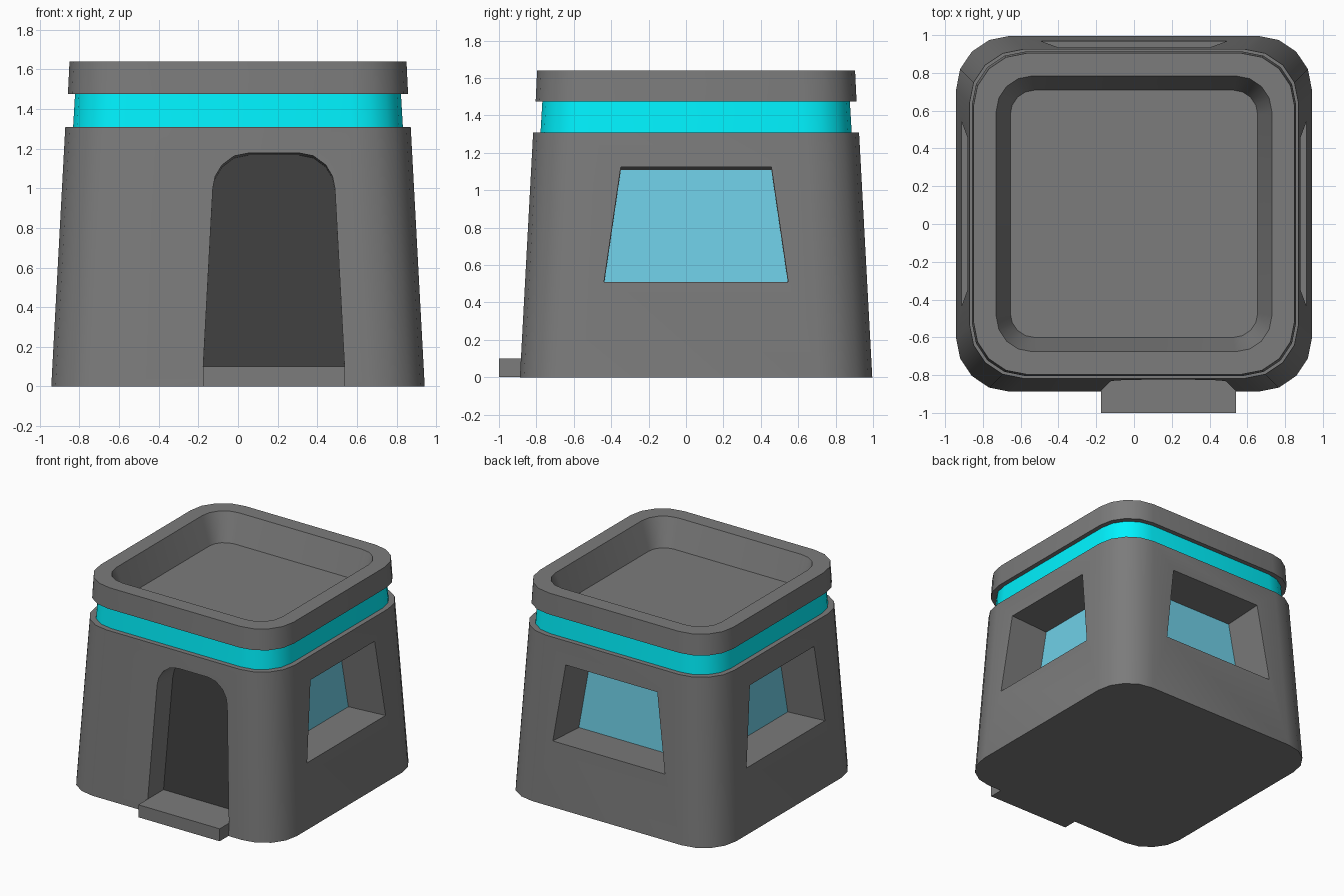
import bpy, bmesh, math
from mathutils import Matrix, Vector

if "Cube" in bpy.data.objects:
    bpy.data.objects.remove(bpy.data.objects["Cube"])

CY = 0.054          # centre of the building in y (the step sticks out in front)
HALF, LEAN = 0.942, 0.054   # wall half width at the ground and inward lean


def material(name, rgb):
    m = bpy.data.materials.new(name)
    m.diffuse_color = (*rgb, 1)
    m.use_nodes = True
    m.node_tree.nodes["Principled BSDF"].inputs["Base Color"].default_value = m.diffuse_color
    return m


def finish(name, bm, mat):
    bmesh.ops.recalc_face_normals(bm, faces=bm.faces)
    me = bpy.data.meshes.new(name)
    bm.to_mesh(me)
    bm.free()
    ob = bpy.data.objects.new(name, me)
    bpy.context.collection.objects.link(ob)
    me.materials.append(mat)
    return ob


def activate(ob):
    bpy.ops.object.select_all(action='DESELECT')
    ob.select_set(True)
    bpy.context.view_layer.objects.active = ob


def smooth(ob):
    activate(ob)
    bpy.ops.object.shade_smooth_by_angle(angle=math.radians(30))


def bridge(bm, loops):
    """Skin a list of equal-length vertex loops and cap both ends."""
    n = len(loops[0])
    for a, b in zip(loops, loops[1:]):
        for i in range(n):
            j = (i + 1) % n
            bm.faces.new((a[i], a[j], b[j], b[i]))
    bm.faces.new(loops[0])
    bm.faces.new(loops[-1])


def rounded_loft(name, rings, mat, seg=4):
    """Loft rounded squares given as (z, half width, corner radius)."""
    bm = bmesh.new()
    loops = []
    for z, h, r in rings:
        loop = []
        for q in range(4):
            mid = math.radians(45 + 90 * q)
            cx = math.copysign(h - r, math.cos(mid))
            cy = math.copysign(h - r, math.sin(mid))
            for i in range(seg + 1):
                t = math.radians(90 * q + 90 * i / seg)
                loop.append(bm.verts.new((cx + r * math.cos(t), CY + cy + r * math.sin(t), z)))
        loops.append(loop)
    bridge(bm, loops)
    return finish(name, bm, mat)


def wall_prism(name, outline, d0, d1, angle, mat):
    """Extrude an (along wall, z) outline square to the leaning wall, from depth d0 to d1."""
    rot = Matrix.Rotation(math.radians(angle), 3, 'Z')
    bm = bmesh.new()
    loops = []
    for d in (d0, d1):
        loops.append([bm.verts.new(rot @ Vector((a, -(HALF - LEAN * z - d), z - LEAN * d))
                                   + Vector((0, CY, 0))) for a, z in outline])
    bridge(bm, loops)
    return finish(name, bm, mat)


def cut(ob, cutter):
    cutter.hide_render = True
    mod = ob.modifiers.new("cut", 'BOOLEAN')
    mod.operation, mod.solver, mod.object = 'DIFFERENCE', 'EXACT', cutter
    activate(ob)
    bpy.ops.object.modifier_apply(modifier=mod.name)
    bpy.data.objects.remove(cutter)


grey = material("grey", (0.2, 0.2, 0.2))
cyan = material("cyan", (0.0, 0.9, 1.0))
glass = material("glass_blue", (0.16, 0.63, 0.80))
dark = material("dark_grey", (0.05, 0.05, 0.05))

# Tapered walls
walls = rounded_loft("walls", [(0, HALF, 0.285), (1.31, HALF - LEAN * 1.31, 0.285)], grey)

# Windows on the right, back and left
window = [(-0.4925, 0.51), (0.4925, 0.51), (0.4025, 1.125), (-0.4025, 1.125)]
for side, angle in (("right", 90), ("back", 180), ("left", 270)):
    cut(walls, wall_prism("window_cutter", window, -0.1, 0.33, angle, grey))
    wall_prism(side + "_window", window, 0.327, 0.36, angle, glass)

# Door recess with a rounded head, off centre to the right
half_door = [(0.357, 0.09), (0.308, 1.0), (0.296, 1.06), (0.262, 1.117), (0.2, 1.163), (0.13, 1.177)]
door = [(0.181 + a, z) for a, z in half_door] + [(0.181 - a, z) for a, z in reversed(half_door)]
cut(walls, wall_prism("door_cutter", door, -0.1, 0.2, 0, grey))
wall_prism("door", door, 0.197, 0.23, 0, dark)
smooth(walls)

# Door step
bm = bmesh.new()
bmesh.ops.create_cube(bm, size=1, matrix=Matrix.Translation((0.1815, -0.84, 0.0505))
                      @ Matrix.Diagonal((0.715, 0.32, 0.099, 1)))
finish("door_step", bm, grey)

# Coloured band, closed off below the roof floor
smooth(rounded_loft("band", [(1.305, 0.832, 0.26), (1.476, 0.822, 0.26), (1.40, 0.72, 0.18)], cyan))

# Roof rim with sunken floor
smooth(rounded_loft("roof", [(1.41, 0.70, 0.18), (1.475, 0.80, 0.24), (1.475, 0.858, 0.28),
                             (1.64, 0.85, 0.28), (1.64, 0.73, 0.19), (1.425, 0.655, 0.13)], grey))
